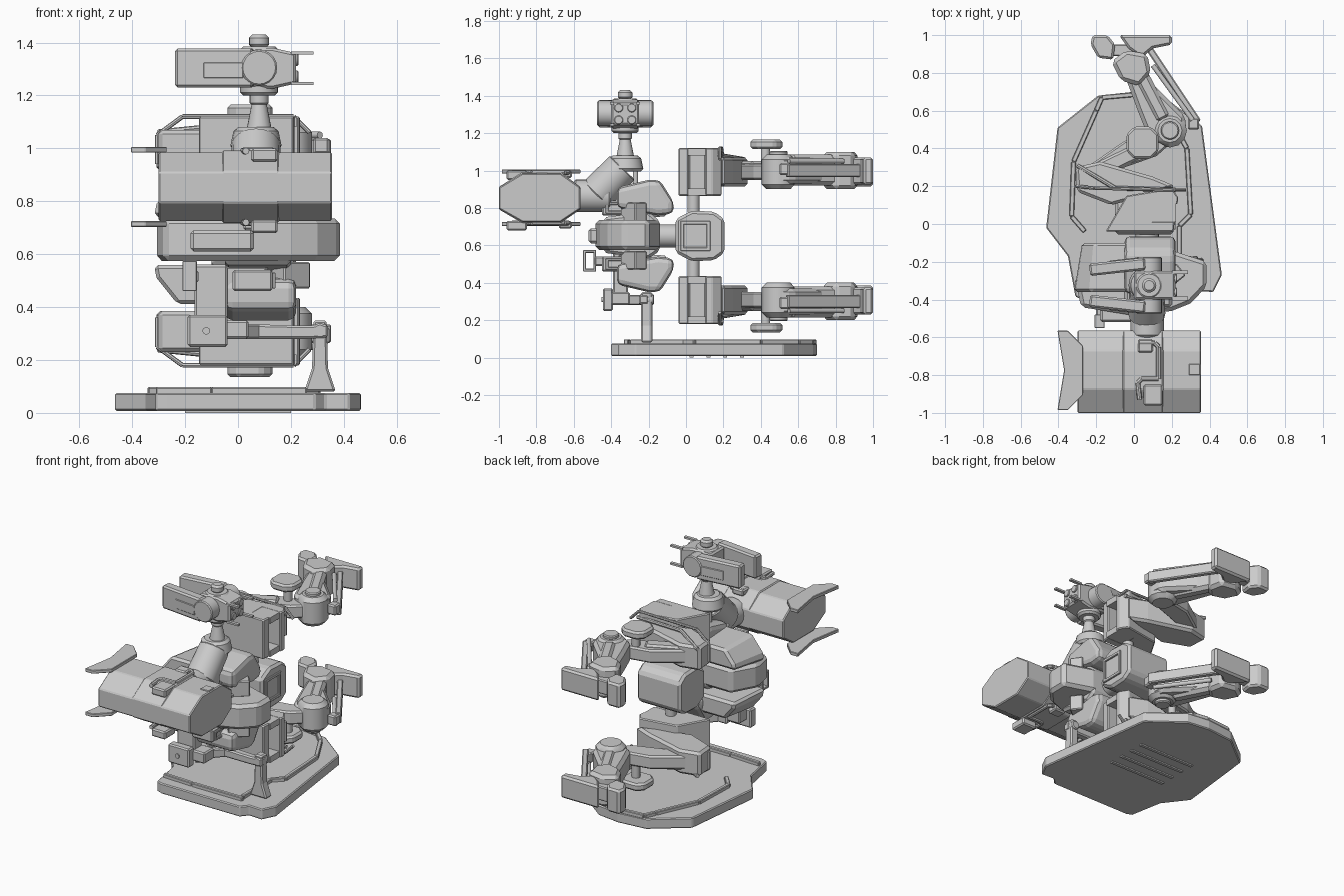
import bpy, bmesh, math
from mathutils import Vector

MID = 1.30  # twice the height of the figure's mirror plane


def finish(name, bm, bevel=0, seg=1, mirror=False, smooth=False):
    bmesh.ops.recalc_face_normals(bm, faces=bm.faces)
    for copy in range(2 if mirror else 1):
        if copy:
            for v in bm.verts:
                v.co.z = MID - v.co.z
            bmesh.ops.reverse_faces(bm, faces=bm.faces)
        me = bpy.data.meshes.new(name)
        bm.to_mesh(me)
        ob = bpy.data.objects.new(name + ("_lower" if copy else ""), me)
        bpy.context.collection.objects.link(ob)
        if bevel:
            m = ob.modifiers.new("bevel", 'BEVEL')
            m.width, m.segments, m.limit_method = bevel, seg, 'ANGLE'
        if smooth:
            bpy.ops.object.select_all(action='DESELECT')
            ob.select_set(True)
            bpy.context.view_layer.objects.active = ob
            bpy.ops.object.shade_smooth_by_angle(angle=math.radians(40))
    bm.free()
    return ob


def prism(name, pts, axis, a, b, bevel=0.008, scale=1.0, **kw):
    """Extrude a 2D outline along an axis; scale shrinks the far end."""
    bm = bmesh.new()
    cx = sum(p[0] for p in pts) / len(pts)
    cy = sum(p[1] for p in pts) / len(pts)

    def ring(h, s):
        out = []
        for u, v in pts:
            u, v = cx + (u - cx) * s, cy + (v - cy) * s
            out.append(bm.verts.new({'x': (h, u, v), 'y': (u, h, v), 'z': (u, v, h)}[axis]))
        return out
    r0, r1 = ring(a, 1), ring(b, scale)
    bm.faces.new(r0)
    bm.faces.new(r1[::-1])
    n = len(pts)
    for i in range(n):
        bm.faces.new((r0[i], r0[(i + 1) % n], r1[(i + 1) % n], r1[i]))
    return finish(name, bm, bevel, **kw)


def box(name, x, y, z, bevel=0.008, **kw):
    return prism(name, [(x[0], y[0]), (x[1], y[0]), (x[1], y[1]), (x[0], y[1])], 'z', z[0], z[1], bevel, **kw)


def bar(name, p, q, w, z, bevel=0.006, **kw):
    """Box laid along the ground-plane line p-q."""
    p, q = Vector(p), Vector(q)
    d = (q - p).normalized()
    n = Vector((-d.y, d.x)) * w / 2
    return prism(name, [tuple(c) for c in (p - n, q - n, q + n, p + n)], 'z', z[0], z[1], bevel, **kw)


def rod(name, p, q, r1, r2=None, n=20, bevel=0.006, **kw):
    bm = bmesh.new()
    p, q = Vector(p), Vector(q)
    bmesh.ops.create_cone(bm, cap_ends=True, segments=n, radius1=r1, radius2=r1 if r2 is None else r2, depth=(q - p).length)
    rot = (q - p).to_track_quat('Z', 'Y').to_matrix()
    for v in bm.verts:
        v.co = rot @ v.co + (p + q) / 2
    return finish(name, bm, bevel, smooth=True, **kw)


def pipe(name, pts, r, mirror=False):
    for i in range(len(pts) - 1):
        rod(f"{name}_{i}", pts[i], pts[i + 1], r, n=8, bevel=0, mirror=mirror)


def frame(name, axis, at, u, v, w, depth, **kw):
    """Four-sided raised rim on a face."""
    for i, (a, b) in enumerate([(u, (v[0], v[0] + w)), (u, (v[1] - w, v[1])),
                                ((u[0], u[0] + w), v), ((u[1] - w, u[1]), v)]):
        pts = [(a[0], b[0]), (a[1], b[0]), (a[1], b[1]), (a[0], b[1])]
        prism(f"{name}_{i}", pts, axis, at, at + depth, 0.003, **kw)


# Display base with raised trim and ribs underneath
prism("base_plate", [(-.19, .68), (0, .70), (.15, .68), (.36, .52), (.465, -.27), (.42, -.36), (.33, -.355),
                     (.29, -.4), (-.27, -.4), (-.31, -.385), (-.35, -.17), (-.465, -.02), (-.405, .51)],
      'z', .008, .075, .006)
for i in range(4):
    bar("base_rib", (-.2, .03 + i * .09), (.2, .03 + i * .09), .02, (0, .01), 0)
trims = [[(0, .685), (-.17, .67), (-.2, .6), (-.32, .33), (-.33, .04), (-.26, -.04)],
         [(0, .685), (.1, .67), (.17, .6), (.28, .4), (.30, .05), (.24, -.01), (.24, -.3)],
         [(-.31, -.31), (-.1, -.32), (.26, -.32)]]
for k, t in enumerate(trims):
    for i in range(len(t) - 1):
        bar(f"base_trim_{k}_{i}", t[i], t[i + 1], .025, (.07, .097), .004)

# Stand post, cross arm and clamp
prism("stand_post", [(.25, .08), (.37, .08), (.34, .17), (.335, .35), (.285, .35), (.28, .17)], 'y', -.24, -.18)
rod("stand_pivot", (.31, -.25, .31), (.31, -.17, .31), .028)
prism("stand_arm", [(.04, .28), (.26, .28), (.34, .285), (.34, .335), (.26, .33), (.04, .335)], 'y', -.25, -.2)
bar("stand_arm_link", (-.1, -.42), (.08, -.22), .04, (.28, .335))
box("stand_clamp", (-.08, .04), (-.4, -.3), (.28, .35))
box("clamp_block", (-.19, -.04), (-.445, -.39), (.25, .37))
rod("clamp_bolt", (-.12, -.452, .31), (-.12, -.44, .31), .014, bevel=0)
box("clamp_column", (-.165, -.04), (-.39, -.31), (.3, .56))
frame("clip_ring", 'x', -.21, (-.55, -.48), (.46, .575), .015, .055)
box("clip_mount", (-.2, -.15), (-.49, -.40), (.49, .54))

# Torso, waist and pelvis
prism("chest", [(-.31, -.30), (-.28, -.44), (0, -.485), (.2, -.46), (.30, -.42), (.385, -.33), (.385, -.2),
                (.2, -.14), (-.22, -.14)], 'z', .575, .735, .02)
box("chest_panel", (-.18, .06), (-.52, -.44), (.61, .69), .012)
prism("chest_spine", [(-.44, .56), (-.2, .53), (-.14, .57), (-.14, .73), (-.2, .78), (-.44, .75)], 'x', -.05, .2, .015)
rod("waist", (.07, -.16, .65), (.07, -.04, .65), .062)
prism("pelvis", [(-.055, .56), (.03, .515), (.15, .52), (.205, .56), (.205, .74), (.15, .78), (.03, .785), (-.055, .74)],
      'x', -.10, .21, .015)
frame("pelvis_rim", 'x', .205, (-.03, .13), (.57, .73), .02, .015)
rod("hip_post", (.08, .04, .77), (.08, .04, .9), .032, mirror=True)

# Shoulder shells, mirrored above and below
prism("shoulder_shell", [(-.37, .91), (-.2, .95), (-.14, .95), (-.065, .83), (-.065, .77), (-.15, .76), (-.37, .80)],
      'x', -.05, .22, .03, seg=2, mirror=True)
prism("shoulder_skirt", [(-.32, .74), (-.31, .79), (-.23, .89), (0, .89), (.1, .84), (.12, .74)],
      'y', -.36, -.1, .015, scale=.8, mirror=True)
box("shoulder_pod", (-.02, .13), (-.45, -.29), (.76, .84), mirror=True)
frame("shoulder_pod_rim", 'x', .13, (-.43, -.31), (.77, .83), .015, .012, mirror=True)
bar("shoulder_plate", (.15, -.32), (.25, -.24), .08, (.73, .83), mirror=True)
rod("shoulder_rod", (.02, -.27, .9), (.02, -.27, 1.04), .014, bevel=0)

# Raised arm and turret
rod("raised_arm", (.068, -.48, .87), (.068, -.34, 1.015), .098, .092, n=16)
rod("arm_shoulder", (.068, -.325, .995), (.068, -.325, 1.08), .1, .082, bevel=.015)
rod("drum_neck", (.07, -.60, .865), (.07, -.40, .865), .088, bevel=.012)
rod("turret_cone", (.08, -.325, 1.06), (.08, -.325, 1.17), .05, .028, bevel=0)
rod("turret_bearing", (.08, -.325, 1.165), (.08, -.325, 1.205), .036)
rod("turret_hub", (.08, -.325, 1.2), (.08, -.325, 1.385), .072, bevel=.012)
rod("turret_cap", (.08, -.325, 1.38), (.08, -.325, 1.43), .038, bevel=.012)
prism("turret_body", [(.0, 1.235), (.13, 1.225), (.22, 1.245), (.22, 1.36), (.13, 1.38), (.0, 1.375)],
      'y', -.4, -.25, .01)
for y in (-.36, -.29):
    for z in (1.27, 1.335):
        rod("turret_barrel", (.2, y, z), (.228, y, z), .024, bevel=.004)
for y in (-.395, -.255):
    for z in (1.245, 1.36):
        box("turret_prong", (.2, .285), (y - .01, y + .01), (z - .006, z + .006), 0)
for s in (-1, 1):
    c = -.325
    bar("turret_pod", (-.235, c + s * .082), (.06, c + s * .115), .065, (1.23, 1.378), .01)
    bar("turret_pod_panel", (-.13, c + s * .125), (.02, c + s * .142), .012, (1.265, 1.325), .003)
    rod("turret_pin", (.08, c + s * .06, 1.305), (.08, c + s * .15, 1.305), .068)

# Drum with fins, band and handles
drum = [(-1, .91), (-.875, .985), (-.67, .985), (-.565, .91), (-.565, .795), (-.67, .725), (-.875, .725), (-1, .795)]
prism("drum", drum, 'x', -.30, .355, .006)
band = [(y, .855 + (z - .855) * 1.05) for y, z in drum]
prism("drum_band", band, 'x', -.06, .155, .006)
for z0 in (.984, .703):
    prism("drum_fin", [(-.405, -.565), (-.35, -.565), (-.27, -.645), (-.27, -.905), (-.35, -.985), (-.405, -.985),
                       (-.37, -.775)], 'z', z0, z0 + .022, .003)
    h = .99 if z0 > .9 else .72
    pipe("drum_handle", [(.03, -.93, h), (.02, -.84, h), (.04, -.82, h), (.13, -.82, h), (.13, -.65, h),
                         (.11, -.63, h), (.03, -.63, h)], .013)
    box("drum_handle_box", (.05, .15), (-.96, -.85), (h - .04, h + .01))
    box("drum_rear_handle_box", (.02, .1), (-.68, -.61), (h - .03, h + .01))
box("drum_latch", (.29, .35), (-.8, -.74), (.98, .99), .003)

# Legs, mirrored above and below; the hip box has a recess in its side
hip = [(-.15, -.04), (.21, -.04), (.215, .015), (.1, .015), (.1, .105), (.23, .105), (.235, .14), (.2, .19), (-.04, .15)]
prism("hip_box", hip, 'z', .865, 1.12, .006, mirror=True)
for z in ((.866, .905), (1.08, 1.119)):
    box("hip_recess_cap", (.09, .222), (.01, .11), z, 0, mirror=True)
prism("hip_fairing", [(-.31, .30), (-.30, .17), (-.12, .10), (.1, .16), (.22, .2), (.1, .25), (-.18, .33)],
      'z', .915, 1.07, .015, mirror=True)
pipe("hip_rail", [(-.305, .2, .94), (-.305, .2, 1.05), (-.21, .19, 1.12), (.21, .18, 1.12), (.27, .18, 1.06)], .009, mirror=True)
pipe("hip_piston", [(-.3, .31, 1.06), (-.1, .19, 1.08), (.22, .18, 1.08)], .012, mirror=True)
prism("thigh", [(-.28, .28), (-.05, .44), (.1, .47), (.22, .45), (.12, .36), (-.05, .30), (-.25, .2)],
      'z', .95, 1.035, .01, mirror=True)
bar("thigh_cover", (-.24, .26), (.02, .385), .08, (1.0, 1.05), .012, mirror=True)
rod("knee_plate_stem", (.06, .425, 1.0), (.06, .425, 1.13), .025, mirror=True)
prism("knee_plate", [(-.04, .385), (0, .345), (.09, .345), (.13, .385), (.13, .475), (.09, .515), (0, .515), (-.04, .475)],
      'z', 1.115, 1.165, .012, mirror=True)
rod("knee", (.19, .495, .9), (.19, .495, 1.085), .09, n=12, bevel=.025, mirror=True)
rod("knee_cap", (.19, .495, 1.08), (.19, .495, 1.105), .048, mirror=True)
prism("shank", [(-.04, .88), (.03, .90), (.1, .74), (.27, .57), (.28, .47), (.19, .41), (.08, .45), (.02, .6), (-.05, .79)],
      'z', .93, 1.07, .02, mirror=True)
bar("shank_guard", (.16, .55), (.02, .82), .08, (.92, 1.085), .02, mirror=True)
bar("shank_strut", (.08, .93), (.34, .54), .035, (.965, 1.035), mirror=True)
rod("shank_piston", (.1, .84, 1.05), (.31, .55, 1.05), .013, bevel=0, mirror=True)
box("strut_end", (.285, .345), (.5, .56), (.975, 1.04), mirror=True)

# Feet
prism("ankle", [(-.12, .86), (-.07, .76), (.03, .73), (.09, .8), (.07, .9), (-.04, .92)], 'z', .9, 1.1, .02, mirror=True)
prism("toe_inner", [(-.22, 1.0), (-.23, .95), (-.19, .88), (-.11, .87), (-.1, .95), (-.14, 1.0)],
      'z', .915, 1.07, .012, mirror=True)
bar("foot_bridge", (-.16, .92), (.06, .92), .06, (.95, 1.04), mirror=True)
prism("toe_outer", [(-.08, 1.0), (-.03, .93), (.04, .88), (.1, .93), (.2, .95), (.2, 1.0)],
      'z', .925, 1.07, .012, mirror=True)
